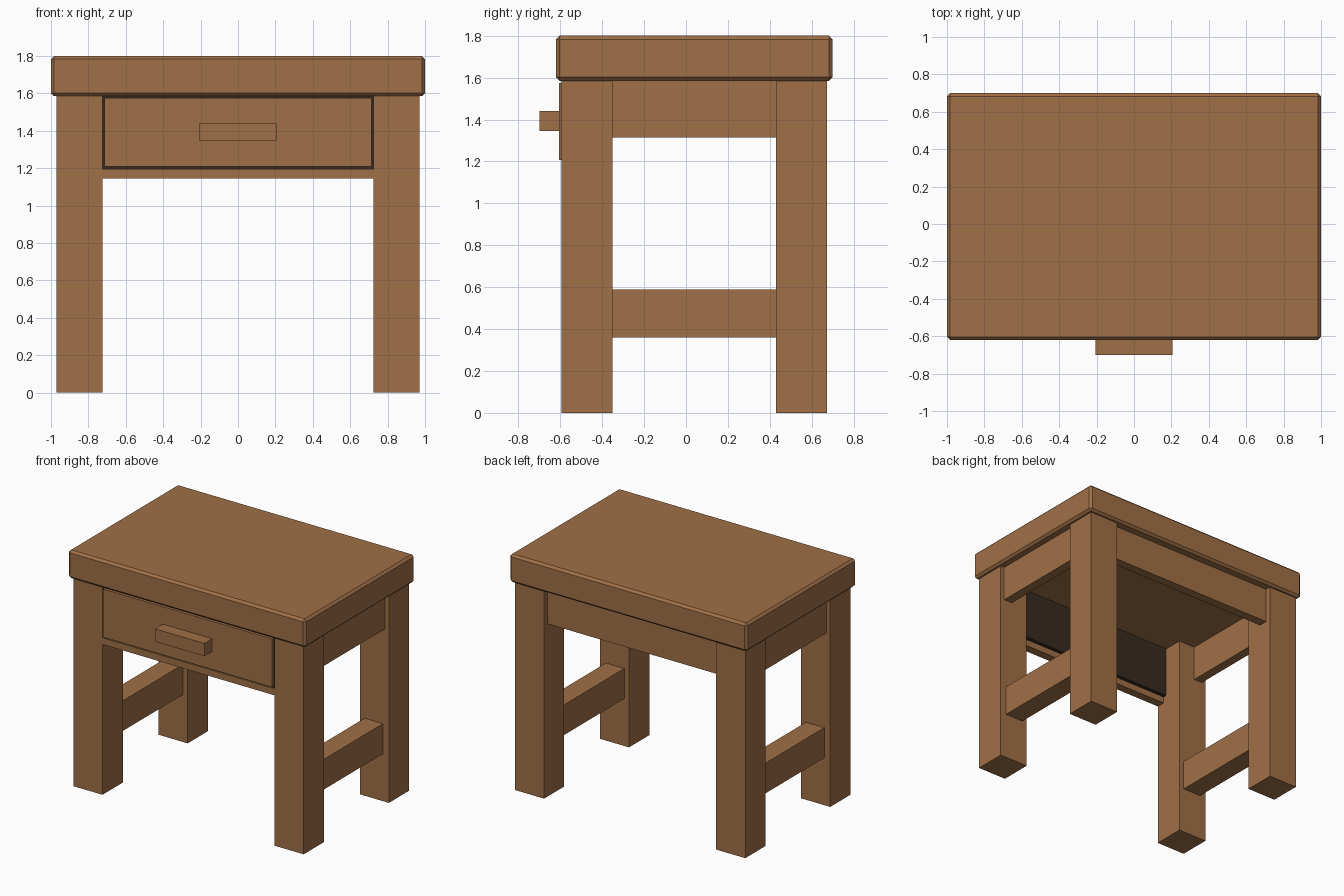
import bpy, bmesh

if "Cube" in bpy.data.objects:
    bpy.data.objects.remove(bpy.data.objects["Cube"])


def material(name, rgb):
    m = bpy.data.materials.new(name)
    m.diffuse_color = (*rgb, 1)
    m.use_nodes = True
    m.node_tree.nodes["Principled BSDF"].inputs["Base Color"].default_value = m.diffuse_color
    return m


wood = material("wood", (0.35, 0.16, 0.063))
dark = material("dark_wood", (0.04, 0.025, 0.015))


def box(name, x, y, z, mat=wood, bevel=0):
    """Box spanning the given (min, max) ranges."""
    bm = bmesh.new()
    bmesh.ops.create_cube(bm, size=1)
    for v in bm.verts:
        v.co = [r[0] if c < 0 else r[1] for c, r in zip(v.co, (x, y, z))]
    mesh = bpy.data.meshes.new(name)
    bm.to_mesh(mesh)
    bm.free()
    mesh.materials.append(mat)
    ob = bpy.data.objects.new(name, mesh)
    bpy.context.collection.objects.link(ob)
    if bevel:
        mod = ob.modifiers.new("edge", "BEVEL")
        mod.width = bevel
        mod.segments = 1
    return ob


# Table top with chamfered edges
box("table_top", (-1, 1), (-0.62, 0.70), (1.585, 1.80), bevel=0.017)

FRONT, BACK = (-0.595, -0.35), (0.43, 0.672)
for side, s in (("left", -1), ("right", 1)):
    def span(a, b):
        return tuple(sorted((s * a, s * b)))
    # Legs
    box(f"front_leg_{side}", span(0.725, 0.97), FRONT, (0, 1.59))
    box(f"back_leg_{side}", span(0.725, 0.97), BACK, (0, 1.59))
    # Side apron and low stretcher
    between = (FRONT[1], BACK[0])
    box(f"side_apron_{side}", span(0.865, 0.937), between, (1.315, 1.59))
    box(f"stretcher_{side}", span(0.765, 0.92), between, (0.36, 0.59))

# Back apron and the front rail under the drawer
box("back_apron", (-0.725, 0.725), (0.56, 0.63), (1.315, 1.59))
box("front_rail", (-0.725, 0.725), (-0.595, -0.53), (1.145, 1.195))

# Drawer: dark recess panel, front and handle
box("drawer_recess", (-0.725, 0.725), (-0.585, -0.50), (1.195, 1.59), dark)
box("drawer_front", (-0.713, 0.713), (-0.607, -0.585), (1.208, 1.575))
box("drawer_handle", (-0.207, 0.207), (-0.70, -0.607), (1.345, 1.442))
